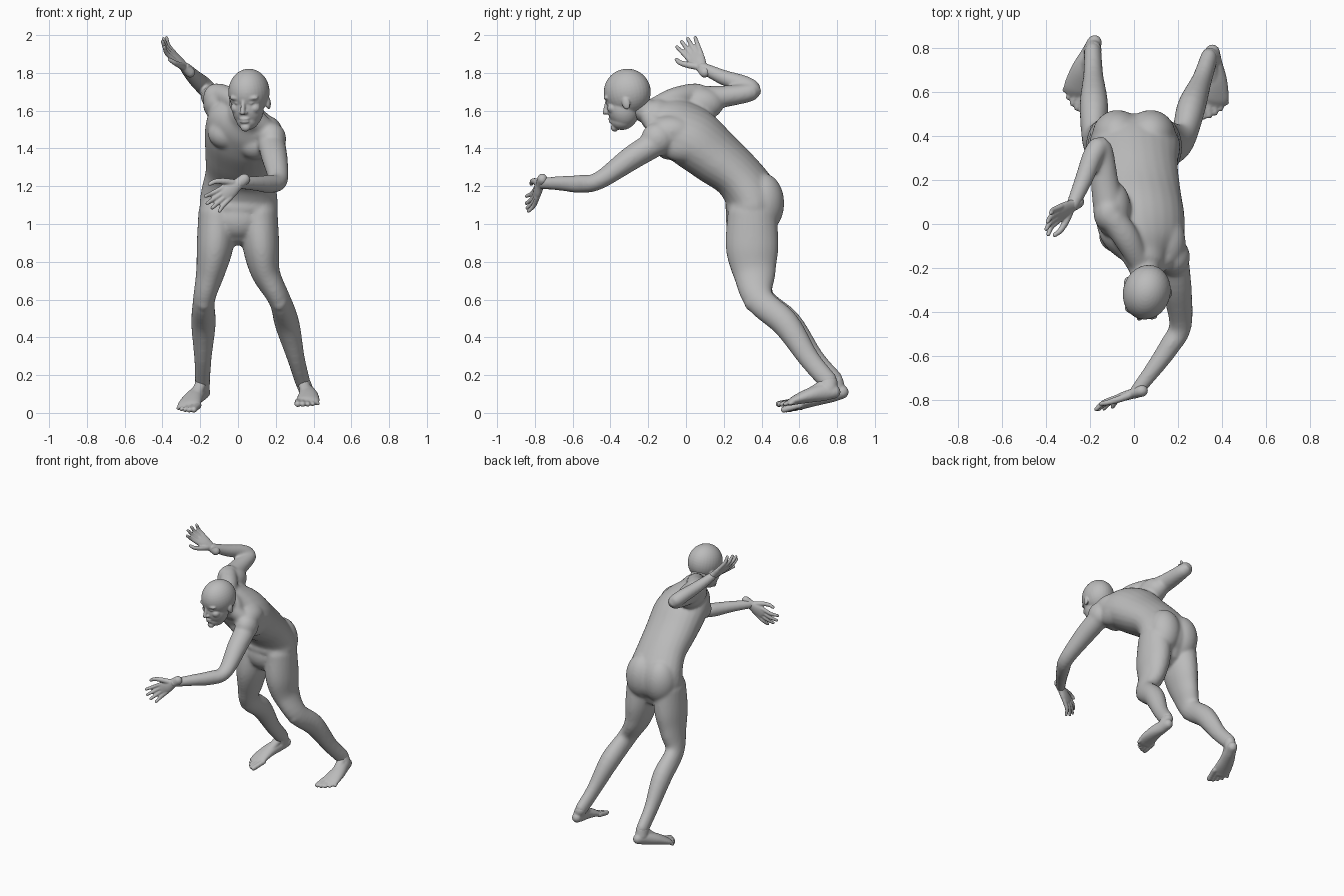
import bpy, bmesh, math
from mathutils import Vector, Matrix

cube = bpy.data.objects.get("Cube")
if cube:
    bpy.data.objects.remove(cube, do_unlink=True)

skin = bpy.data.materials.new("grey skin")
skin.use_nodes = True
GREY = (0.5, 0.5, 0.5, 1)
skin.diffuse_color = GREY
skin.node_tree.nodes["Principled BSDF"].inputs["Base Color"].default_value = GREY


def spline(points, steps):
    """Smooth interpolation through tuples of equal length."""
    vecs = [Vector(p) for p in points]
    vecs = [2 * vecs[0] - vecs[1]] + vecs + [2 * vecs[-1] - vecs[-2]]
    out = []
    for a, b, c, d in zip(vecs, vecs[1:], vecs[2:], vecs[3:]):
        for i in range(steps):
            t = i / steps
            out.append(b + (c - a) * t / 2 + (a - 2.5 * b + 2 * c - d / 2) * t * t
                       + (1.5 * (b - c) + (d - a) / 2) * t ** 3)
    return out + [vecs[-2]]


def loft(bm, points, side, side_end=None, sides=24, steps=5):
    """Elliptical tube through (x, y, z, half width, half depth) with domed ends."""
    side = Vector(side)
    side_end = Vector(side_end or side)
    rings = [(Vector(s[:3]), s[3], s[4]) for s in spline(points, steps)]
    start = (rings[0][0] - rings[1][0]).normalized()
    end = (rings[-1][0] - rings[-2][0]).normalized()

    def dome(ring, way):
        centre, w, d = ring
        angles = [math.radians(a) for a in (30, 60, 82)]
        return [(centre + way * min(w, d) * math.sin(a), w * math.cos(a), d * math.cos(a))
                for a in angles]

    rings = dome(rings[0], start)[::-1] + rings + dome(rings[-1], end)
    loops = []
    for i, (centre, w, d) in enumerate(rings):
        along = (rings[min(i + 1, len(rings) - 1)][0] - rings[max(i - 1, 0)][0]).normalized()
        across = side.lerp(side_end, i / (len(rings) - 1))
        across = (across - along * across.dot(along)).normalized()
        depth = along.cross(across)
        turn = [math.tau * k / sides for k in range(sides)]
        loops.append([bm.verts.new(centre + across * w * math.cos(a) + depth * d * math.sin(a))
                      for a in turn])
    for low, high in zip(loops, loops[1:]):
        for k in range(sides):
            n = (k + 1) % sides
            bm.faces.new((low[k], low[n], high[n], high[k]))
    bm.faces.new(loops[0])
    bm.faces.new(loops[-1])


def blob(bm, centre, radii, frame=Matrix()):
    """Ellipsoid, optionally placed in a local frame."""
    matrix = frame @ Matrix.Translation(centre) @ Matrix.Diagonal((*radii, 1))
    bmesh.ops.create_uvsphere(bm, u_segments=32, v_segments=20, radius=1, matrix=matrix)


def finish(bm, name, voxel, passes):
    """Fuse the overlapping forms into one smooth skin."""
    bmesh.ops.recalc_face_normals(bm, faces=bm.faces)
    mesh = bpy.data.meshes.new(name)
    bm.to_mesh(mesh)
    bm.free()
    mesh.materials.append(skin)
    obj = bpy.data.objects.new(name, mesh)
    bpy.context.collection.objects.link(obj)
    fuse = obj.modifiers.new("fuse", 'REMESH')
    fuse.mode = 'VOXEL'
    fuse.voxel_size = voxel
    fuse.use_smooth_shade = True
    soften = obj.modifiers.new("soften", 'SMOOTH')
    soften.factor = 0.5
    soften.iterations = passes


def leg(bm, s, knee, ankle):
    knee, ankle = Vector(knee), Vector(ankle)
    calf = knee.lerp(ankle, 0.33) + Vector((0, 0.02, 0.015))
    shin = knee.lerp(ankle, 0.72)
    loft(bm, [(s * .108, .35, 1.06, .102, .13), (s * .122, .35, .88, .097, .14),
              (s * .147, .362, .74, .076, .114), (*knee, .058, .079), (*calf, .065, .073),
              (*shin, .046, .056), (*ankle, .04, .051)], (1, 0, 0))
    blob(bm, knee + Vector((0, -.045, -.01)), (.04, .035, .05))


def foot(name, s, heel, tip, ankle):
    """Foot along heel to tip; s points to the outer side."""
    bm = bmesh.new()
    heel, tip, ankle = Vector(heel), Vector(tip), Vector(ankle)
    up = Vector((0, 0, 1))
    outer = (tip - heel).cross(up).normalized()
    outer *= s if outer.x > 0 else -s

    def at(t, rise, w, h, sideways=0):
        return (*(heel.lerp(tip, t) + up * rise + outer * sideways), w, h)

    loft(bm, [at(.02, .04, .034, .036), at(.2, .045, .04, .045, .004),
              at(.45, .04, .052, .039, .01), at(.7, .027, .062, .026, .006),
              at(.8, .018, .058, .018)], outer)
    loft(bm, [(*ankle, .039, .048), at(.12, .06, .039, .047)], outer)
    loft(bm, [(*ankle, .03, .03), at(.4, .06, .032, .026), at(.65, .035, .036, .02)], outer)
    for k in range(5):
        offset = outer * (k * .026 - .05)
        size = .017 - .0015 * k
        root = heel.lerp(tip, .72) + offset * .95 + up * .02
        end = heel.lerp(tip, 1 - .012 * k * k) + offset * 1.05 + up * size
        loft(bm, [(*root, size, size), (*end, size, size)], outer, sides=12)
    finish(bm, name, .006, 3)


def hand(name, wrist, ahead, thumb_side, curl):
    """Palm, four spread fingers and a thumb; curl bends the fingertips."""
    bm = bmesh.new()
    wrist, ahead, across = Vector(wrist), Vector(ahead).normalized(), Vector(thumb_side)
    across = (across - ahead * across.dot(ahead)).normalized()
    bend = ahead.cross(across) * curl

    def at(forward, sideways, drop, w, d):
        return (*(wrist + ahead * forward + across * sideways + bend * drop), w, d)

    loft(bm, [at(-.04, 0, 0, .03, .027), at(.01, 0, 0, .032, .023), at(.06, 0, 0, .044, .021),
              at(.105, 0, 0, .043, .015)], across)
    for k, length in enumerate((.09, .105, .098, .075)):
        row, fan = .033 - .022 * k, 1.5 - k
        loft(bm, [at(.08, row, 0, .014, .014),
                  at(.105 + length / 2, row + fan * .007, .005, .0125, .0125),
                  at(.105 + length, row + fan * .014, .025, .01, .01)], across, sides=12)
    loft(bm, [at(.025, .022, .005, .019, .018), at(.06, .056, .012, .017, .016),
              at(.1, .084, .015, .014, .013), at(.135, .092, .012, .011, .01)], across, sides=12)
    finish(bm, name, .005, 3)


# Torso, twisted so the right shoulder is high and back
SHOULDERS = (.3, -.19, -.21)
body = bmesh.new()
loft(body, [(0, .345, 1, .15, .115), (.003, .355, 1.07, .204, .147),
            (.006, .347, 1.15, .204, .142), (.014, .27, 1.26, .188, .131),
            (.02, .15, 1.36, .197, .145), (.028, .03, 1.46, .21, .155),
            (.035, -.08, 1.53, .195, .128), (.045, -.15, 1.57, .11, .088)],
     (1, 0, 0), SHOULDERS)
# Buttocks and groin
for s in (-1, 1):
    blob(body, (s * .075, .405, 1.11), (.115, .115, .16))
blob(body, (0, .29, 1.03), (.13, .08, .11))
# Chest muscles, side muscle, shoulder blades and shoulder caps
blob(body, (-.06, -.055, 1.48), (.1, .08, .085))
blob(body, (.095, -.09, 1.425), (.095, .08, .085))
blob(body, (.155, 0, 1.425), (.075, .15, .1))
blob(body, (-.1, .07, 1.635), (.085, .13, .09))
blob(body, (.14, -.08, 1.49), (.095, .13, .085))
blob(body, (-.115, .05, 1.665), (.07, .085, .08))
blob(body, (.178, -.15, 1.45), (.077, .088, .088))
# Neck and its slopes to the shoulders
loft(body, [(.03, -.08, 1.55, .1, .085), (.045, -.19, 1.59, .072, .068),
            (.055, -.28, 1.63, .063, .063)], (1, 0, 0))
loft(body, [(.035, -.2, 1.605, .045, .045), (-.03, -.07, 1.66, .06, .058),
            (-.1, .03, 1.685, .06, .06)], (0, 1, 0))
loft(body, [(.07, -.2, 1.58, .048, .048), (.16, -.14, 1.485, .055, .058)], (0, 1, 0))
# Arms
LEFT_WRIST, RIGHT_WRIST = (.005, -.77, 1.215), (-.28, .085, 1.828)
loft(body, [(.17, -.12, 1.45, .07, .074), (.193, -.28, 1.355, .065, .069),
            (.212, -.46, 1.23, .047, .052), (.16, -.56, 1.212, .048, .047),
            (.09, -.66, 1.215, .039, .039), (*LEFT_WRIST, .03, .03)], (0, 0, 1))
loft(body, [(-.115, .06, 1.66, .07, .07), (-.135, .2, 1.675, .058, .063),
            (-.15, .347, 1.7, .048, .05), (-.185, .315, 1.735, .048, .048),
            (-.23, .2, 1.775, .041, .041), (*RIGHT_WRIST, .03, .03)], (0, 0, 1))
# Legs
LEFT_ANKLE, RIGHT_ANKLE = (.342, .755, .165), (-.188, .785, .17)
leg(body, 1, (.22, .387, .6), LEFT_ANKLE)
leg(body, -1, (-.18, .392, .6), RIGHT_ANKLE)
finish(body, "body", .009, 12)

foot("left_foot", 1, (.357, .79, .072), (.368, .493, .03), LEFT_ANKLE)
foot("right_foot", -1, (-.178, .833, .072), (-.283, .535, 0), RIGHT_ANKLE)
hand("left_hand", LEFT_WRIST, (-.18, -.055, -.135), (-.4, -.03, .7), -1)
hand("right_hand", RIGHT_WRIST, (-.165, -.1, .16), (-.1, -.85, -.45), 1)

# Head, turned slightly to the right and bowed
head = bmesh.new()
pose = (Matrix.Translation((.058, -.311, 1.698)) @ Matrix.Rotation(-.28, 4, 'Z')
        @ Matrix.Rotation(.2, 4, 'X'))
blob(head, (0, 0, 0), (.108, .126, .124), pose)
blob(head, (0, -.038, -.08), (.084, .085, .105), pose)
blob(head, (0, -.052, -.14), (.06, .066, .052), pose)
blob(head, (0, -.105, -.17), (.026, .02, .022), pose)
for s in (-1, 1):
    blob(head, (s * .036, -.099, -.01), (.042, .021, .015), pose)
    blob(head, (s * .036, -.1, -.037), (.018, .016, .01), pose)
    blob(head, (s * .05, -.08, -.07), (.03, .03, .028), pose)
    blob(head, (s * .012, -.126, -.085), (.011, .013, .01), pose)
    blob(head, (s * .101, .01, -.062), (.012, .022, .034), pose)
bridge = [pose @ Vector(p) for p in ((0, -.116, -.02), (0, -.13, -.055), (0, -.142, -.082))]
loft(head, [(*p, w, w) for p, w in zip(bridge, (.01, .012, .013))], (1, 0, 0), sides=12)
for z in (-.12, -.136):
    blob(head, (0, -.113, z), (.028, .016, .009), pose)
finish(head, "head", .005, 6)
